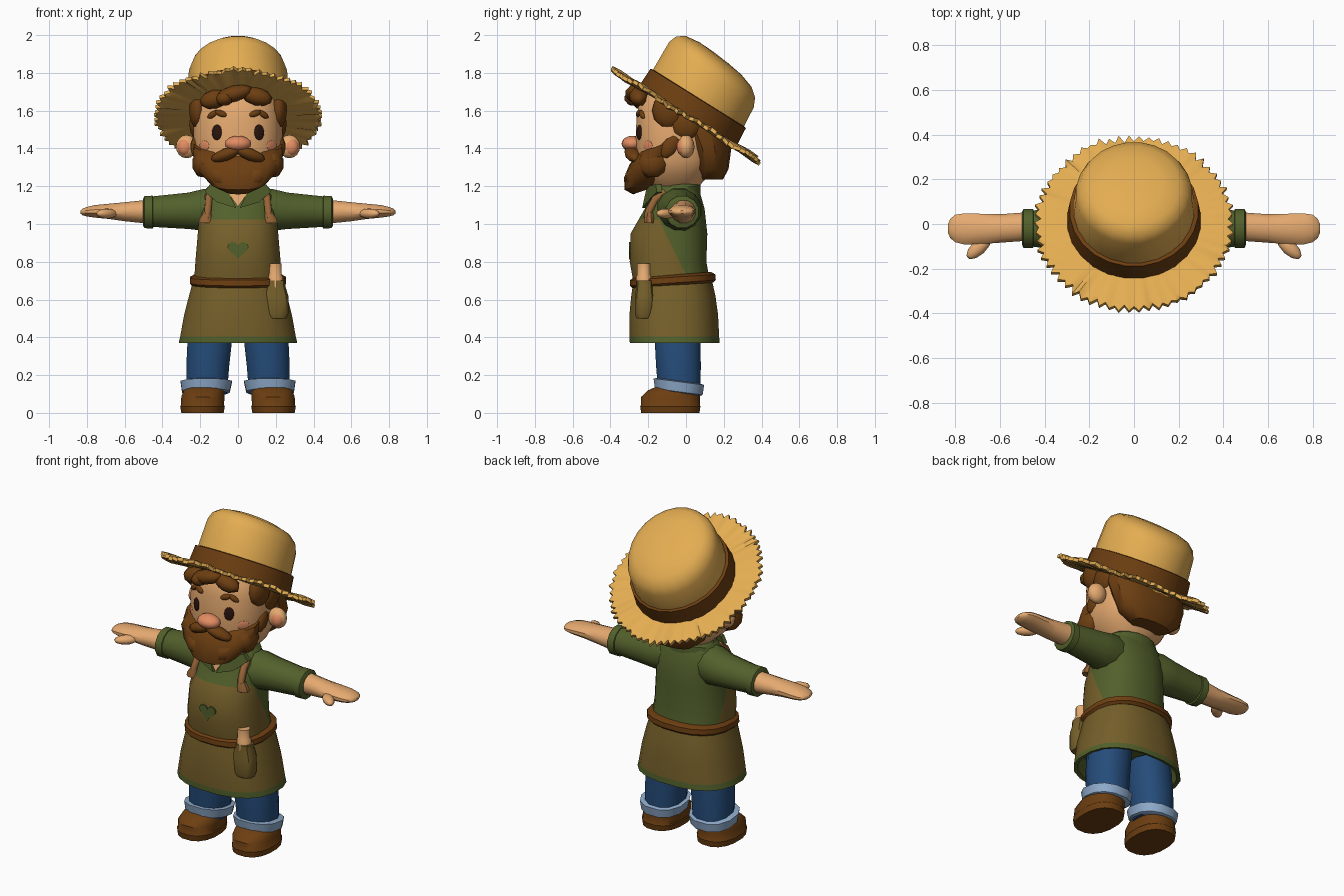
import bpy, bmesh, math, random
from mathutils import Vector, Euler

random.seed(4)


def material(name, r, g, b):
    m = bpy.data.materials.new(name)
    lin = [(c / 255 / 12.92 if c < 11 else ((c / 255 + 0.055) / 1.055) ** 2.4) for c in (r, g, b)]
    m.diffuse_color = (*lin, 1)
    return m


STRAW = material("straw", 228, 173, 82)
BROWN = material("dark_brown", 108, 62, 17)
SKIN = material("skin", 230, 170, 112)
PINK = material("rosy_skin", 226, 140, 98)
GREEN = material("shirt_green", 82, 96, 43)
OLIVE = material("apron_olive", 117, 95, 42)
JEANS = material("denim_blue", 37, 76, 122)
PALE = material("pale_denim", 142, 170, 202)
DARK = material("eye_dark", 42, 20, 14)
TAN = material("leather_tan", 150, 100, 55)


def finish(name, bm, *mats):
    bmesh.ops.recalc_face_normals(bm, faces=bm.faces)
    me = bpy.data.meshes.new(name)
    bm.to_mesh(me)
    bm.free()
    ob = bpy.data.objects.new(name, me)
    for m in mats:
        me.materials.append(m)
    bpy.context.collection.objects.link(ob)
    return ob


def bridge(rings):
    """Surface through closed rings of points, capped at both ends."""
    bm = bmesh.new()
    vs = [[bm.verts.new(p) for p in r] for r in rings]
    n = len(vs[0])
    for a, b in zip(vs, vs[1:]):
        for i in range(n):
            j = (i + 1) % n
            bm.faces.new((a[i], a[j], b[j], b[i]))
    bm.faces.new(vs[0])
    bm.faces.new(vs[-1])
    return bm


def rings_of(rows, n=16, p=2.0, shear=0.0, pivot=0.0, axis='z', side=1):
    """Rows are (height, centre a, centre b, radius a, radius b) along an axis."""
    out = []
    for t, ca, cb, ra, rb in rows:
        ring = []
        for i in range(n):
            w = math.tau * (i + 0.5) / n
            c, s = math.cos(w), math.sin(w)
            a = ca + ra * math.copysign(abs(c) ** (2 / p), c)
            b = cb + rb * math.copysign(abs(s) ** (2 / p), s)
            ring.append((a * side, b, t + shear * (b - pivot)) if axis == 'z' else (t * side, a, b))
        out.append(ring)
    return out


def loft(name, rows, mat, **kw):
    return finish(name, bridge(rings_of(rows, **kw)), mat)


def blob(name, loc, size, mat, rot=(0, 0, 0), seg=14):
    bm = bmesh.new()
    bmesh.ops.create_uvsphere(bm, u_segments=seg, v_segments=seg // 2 + 1, radius=1)
    ob = finish(name, bm, mat)
    ob.location, ob.scale, ob.rotation_euler = loc, size, rot
    return ob


def plate(name, pts, mat, depth=0.025):
    front = [Vector(p) for p in pts]
    return finish(name, bridge([front, [p + Vector((0, depth, 0)) for p in front]]), mat)


# shirt body with the apron bib cut out on its front
bm = bridge(rings_of([(0.69, 0, -0.075, 0.235, 0.205), (0.80, 0, -0.095, 0.228, 0.205),
                      (0.95, 0, -0.09, 0.215, 0.205), (1.08, 0, -0.06, 0.207, 0.16),
                      (1.15, 0, -0.055, 0.195, 0.135), (1.20, 0, -0.045, 0.15, 0.105)], n=20, p=2.4))
side_cut = (Vector((0, -0.01, 0.75)), Vector((0, 0.33, 0.16)).normalized())
for co, no in (side_cut, (Vector((0, 0, 1.025)), Vector((0, 0, 1)))):
    bmesh.ops.bisect_plane(bm, geom=bm.verts[:] + bm.edges[:] + bm.faces[:], plane_co=co, plane_no=no)
for f in bm.faces:
    c = f.calc_center_median()
    f.material_index = int(c.z < 1.025 and (c - side_cut[0]).dot(side_cut[1]) < 0)
finish("shirt_and_bib", bm, GREEN, OLIVE)

# apron skirt, hollow underneath with a green hem
bm = bridge(rings_of([(0.47, 0, -0.06, 0.27, 0.20), (0.375, 0, -0.06, 0.295, 0.22),
                      (0.37, 0, -0.06, 0.317, 0.24), (0.405, 0, -0.062, 0.309, 0.24),
                      (0.52, 0, -0.065, 0.288, 0.237), (0.62, 0, -0.067, 0.262, 0.225),
                      (0.70, 0, -0.07, 0.24, 0.21)], n=20, p=2.4))
for f in bm.faces:
    f.material_index = int(all(v.co.z < 0.48 for v in f.verts))
finish("apron_skirt", bm, OLIVE, GREEN)
loft("belt", [(0.675, 0, -0.07, 0.245, 0.215), (0.688, 0, -0.07, 0.258, 0.23),
              (0.718, 0, -0.07, 0.256, 0.228), (0.732, 0, -0.07, 0.23, 0.205)],
     BROWN, n=20, p=2.4, shear=0.067, pivot=-0.07)

# heart patch
heart = []
for i in range(20):
    w = math.tau * i / 20
    heart.append((0.0035 * 16 * math.sin(w) ** 3, -0.302,
                  0.867 + 0.0032 * (13 * math.cos(w) - 5 * math.cos(2 * w) - 2 * math.cos(3 * w) - math.cos(4 * w))))
plate("heart_patch", heart, GREEN, 0.009)

# pocket with a rolled tool in it
loft("pocket", [(0.50, 0.20, -0.222, 0.058, 0.042), (0.525, 0.20, -0.222, 0.068, 0.05),
                (0.62, 0.20, -0.22, 0.068, 0.05), (0.67, 0.20, -0.22, 0.052, 0.044),
                (0.70, 0.20, -0.22, 0.05, 0.044)], OLIVE, n=12, p=3)
loft("pocket_roll", [(0.66, 0.197, -0.222, 0.043, 0.042), (0.72, 0.197, -0.222, 0.043, 0.042),
                     (0.73, 0.195, -0.222, 0.038, 0.037), (0.79, 0.195, -0.222, 0.038, 0.037)], SKIN, n=10)

# neck, open collar
loft("neck", [(1.12, 0, -0.07, 0.09, 0.09), (1.25, 0, -0.07, 0.09, 0.09)], SKIN, n=12)
loft("collar_back", [(1.13, 0, -0.045, 0.185, 0.125), (1.185, 0, -0.045, 0.17, 0.125),
                     (1.22, 0, -0.05, 0.125, 0.105)], GREEN, shear=0.16, pivot=-0.05)
plate("chest_opening", [(0, -0.225, 1.09), (0.075, -0.20, 1.20), (-0.075, -0.20, 1.20)], SKIN)

for s, tag in ((-1, "right"), (1, "left")):
    def m(*pts):
        return [(x * s, y, z) for x, y, z in pts]
    plate("collar_wing_" + tag, m((0.01, -0.232, 1.085), (0.065, -0.207, 1.20), (0.15, -0.16, 1.21),
                                  (0.175, -0.155, 1.17), (0.11, -0.207, 1.115)), GREEN, 0.03)
    # apron strap and its flared knot
    cu = bpy.data.curves.new("strap_" + tag, 'CURVE')
    cu.dimensions, cu.bevel_depth, cu.bevel_resolution, cu.use_fill_caps = '3D', 0.021, 1, True
    path = m((0.165, -0.205, 1.03), (0.16, -0.195, 1.07), (0.155, -0.163, 1.13), (0.15, -0.11, 1.17))
    sp = cu.splines.new('POLY')
    sp.points.add(len(path) - 1)
    for pt, co in zip(sp.points, path):
        pt.co = (*co, 1)
    cu.materials.append(TAN)
    bpy.context.collection.objects.link(bpy.data.objects.new("strap_" + tag, cu))
    loft("strap_knot_" + tag, [(1.005, 0.17, -0.195, 0.042, 0.03), (1.025, 0.17, -0.195, 0.038, 0.03),
                               (1.06, 0.163, -0.195, 0.022, 0.022)], TAN, n=8, side=s)
    # sleeve, rolled cuff, arm and thumb
    loft("sleeve_" + tag, [(0.08, -0.05, 1.08, 0.11, 0.115), (0.18, -0.035, 1.075, 0.12, 0.115),
                           (0.26, -0.025, 1.07, 0.105, 0.10), (0.47, -0.02, 1.065, 0.082, 0.082)],
         GREEN, n=12, axis='x', side=s)
    loft("sleeve_cuff_" + tag, [(0.447, -0.02, 1.063, 0.08, 0.08), (0.452, -0.02, 1.063, 0.09, 0.09),
                                (0.495, -0.02, 1.063, 0.09, 0.088), (0.502, -0.02, 1.063, 0.075, 0.075)],
         GREEN, n=12, axis='x', side=s)
    loft("arm_" + tag, [(0.49, -0.012, 1.065, 0.066, 0.064), (0.60, -0.02, 1.065, 0.066, 0.052),
                        (0.68, -0.022, 1.067, 0.07, 0.042), (0.76, -0.022, 1.067, 0.072, 0.034),
                        (0.80, -0.02, 1.065, 0.064, 0.026), (0.823, -0.02, 1.064, 0.045, 0.018),
                        (0.834, -0.02, 1.063, 0.018, 0.008)], SKIN, n=12, axis='x', side=s)
    blob("thumb_" + tag, (0.695 * s, -0.105, 1.055), (0.07, 0.033, 0.027), SKIN, (0, 0, -0.75 * s), 10)
    # leg, turned-up hem, boot
    loft("trouser_leg_" + tag, [(0.10, 0.165, -0.035, 0.11, 0.115), (0.25, 0.16, -0.04, 0.117, 0.122),
                                (0.40, 0.148, -0.045, 0.122, 0.125), (0.46, 0.14, -0.045, 0.12, 0.125)],
         JEANS, n=12, p=2.3, side=s)
    loft("trouser_cuff_" + tag, [(0.105, 0.17, -0.038, 0.115, 0.118), (0.112, 0.17, -0.038, 0.13, 0.13),
                                 (0.165, 0.168, -0.038, 0.14, 0.138), (0.17, 0.168, -0.038, 0.112, 0.115)],
         PALE, n=12, p=2.3, shear=-0.13, pivot=-0.038, side=s)
    loft("boot_" + tag, [(0, 0.188, -0.083, 0.114, 0.157), (0.035, 0.188, -0.083, 0.12, 0.162),
                         (0.04, 0.188, -0.083, 0.116, 0.159), (0.085, 0.186, -0.082, 0.116, 0.158),
                         (0.12, 0.18, -0.065, 0.108, 0.137), (0.145, 0.175, -0.04, 0.095, 0.105)],
         BROWN, n=16, p=2.4, side=s)

# head
head = loft("head", [(1.20, 0, -0.06, 0.13, 0.13), (1.26, 0, -0.06, 0.195, 0.185), (1.34, 0, -0.05, 0.23, 0.215),
                     (1.46, 0, -0.045, 0.237, 0.223), (1.57, 0, -0.045, 0.235, 0.218),
                     (1.67, 0, -0.05, 0.21, 0.195), (1.74, 0, -0.05, 0.15, 0.14)], SKIN, n=24, p=2.3)
bpy.context.view_layer.update()


def on_face(name, x, z, rx, rz, mat, roll=0.0, depth=0.009):
    """Flat oval laid on the front of the head."""
    hit, loc, nor, _ = head.ray_cast(Vector((x, -1, z)), Vector((0, 1, 0)))
    rot = (-nor).to_track_quat('Y', 'Z') @ Euler((0, roll, 0)).to_quaternion()
    return blob(name, loc, (rx, depth, rz), mat, rot.to_euler())


for s, tag in ((-1, "right"), (1, "left")):
    on_face("eye_" + tag, 0.112 * s, 1.485, 0.029, 0.041, DARK)
    on_face("cheek_" + tag, 0.178 * s, 1.415, 0.035, 0.026, PINK, depth=0.006)
    on_face("brow_inner_" + tag, 0.09 * s, 1.585, 0.034, 0.017, BROWN, -0.35 * s, 0.016)
    on_face("brow_outer_" + tag, 0.133 * s, 1.58, 0.034, 0.016, BROWN, 0.6 * s, 0.016)
    blob("ear_" + tag, (0.272 * s, 0.0, 1.41), (0.058, 0.045, 0.062), SKIN)
    blob("inner_ear_" + tag, (0.282 * s, -0.018, 1.408), (0.04, 0.032, 0.045), PINK)
    blob("moustache_" + tag, (0.065 * s, -0.282, 1.368), (0.085, 0.042, 0.033), BROWN, (0, 0.35 * s, 0.25 * s), 10)
    blob("side_hair_" + tag, (0.212 * s, -0.09, 1.60), (0.05, 0.09, 0.095), BROWN, seg=10)
    blob("temple_hair_" + tag, (0.215 * s, 0.0, 1.53), (0.045, 0.085, 0.085), BROWN, seg=10)
    # beard lobes and sideburn
    blob("chin_lobe_" + tag, (0.09 * s, -0.255, 1.25), (0.09, 0.07, 0.06), BROWN, (0, -0.5 * s, 0.3 * s), 8)
    blob("jaw_lobe_" + tag, (0.185 * s, -0.175, 1.32), (0.06, 0.085, 0.075), BROWN, (0.3, 0, 0), 8)
    blob("sideburn_" + tag, (0.222 * s, -0.085, 1.41), (0.03, 0.045, 0.07), BROWN, (-0.6, 0, 0), 8)
blob("nose", (0, -0.285, 1.425), (0.072, 0.056, 0.042), PINK)

# beard, back hair, fringe
loft("beard", [(1.185, 0, -0.225, 0.07, 0.055), (1.225, 0, -0.21, 0.15, 0.115), (1.29, 0, -0.19, 0.215, 0.138),
               (1.35, 0, -0.165, 0.24, 0.134), (1.395, 0, -0.145, 0.236, 0.105)],
     BROWN, n=18, p=2.3, shear=0.35, pivot=-0.2)
loft("back_hair", [(1.235, 0, 0.135, 0.13, 0.06), (1.29, 0, 0.13, 0.205, 0.095), (1.40, 0, 0.12, 0.242, 0.12),
                   (1.50, 0, 0.085, 0.243, 0.135), (1.64, 0, 0.05, 0.215, 0.12)], BROWN, n=14, p=2.3)
for i, (x, y, z, w, h) in enumerate([(-0.125, -0.24, 1.66, 0.08, 0.05), (-0.02, -0.272, 1.69, 0.10, 0.043),
                                     (0.10, -0.25, 1.675, 0.085, 0.048), (-0.07, -0.275, 1.665, 0.05, 0.04)]):
    blob("fringe_lock_%d" % (i + 1), (x, y, z), (w, 0.052, h), BROWN, (0, -0.25 if x < 0 else 0.25, 0), 8)

# straw hat: tilted crown, band and frayed brim
crown = loft("hat_crown", [(0.0, 0, 0.01, 0.27, 0.285), (0.12, 0, 0.008, 0.272, 0.288), (0.255, 0, 0.0, 0.262, 0.284),
                           (0.30, 0, -0.003, 0.245, 0.265), (0.333, 0, -0.005, 0.205, 0.222),
                           (0.352, 0, -0.005, 0.13, 0.14), (0.357, 0, -0.005, 0.05, 0.05)],
             STRAW, n=24, shear=-0.1)
band = loft("hat_band", [(0.0, 0, 0.01, 0.302, 0.306), (0.11, 0, 0.007, 0.29, 0.30),
                         (0.115, 0, 0.007, 0.262, 0.28)], BROWN, n=24)
jitter = [(random.uniform(-0.008, 0.006), random.uniform(-0.007, 0.007)) for _ in range(124)]


def brim_ring(r, z, fray):
    out = []
    for i, (dr, dz) in enumerate(jitter):
        w = math.tau * i / 124
        k = r - fray * (i % 2) + (dr if fray > 0.01 else 0)
        ripple = 0.006 * math.sin(7 * w) + dz if fray > 0 else 0
        out.append((k * 0.968 * math.cos(w), k * math.sin(w), z + ripple))
    return out


brim = finish("hat_brim", bridge([brim_ring(0.27, 0.012, 0), brim_ring(0.425, 0.012, 0.006), brim_ring(0.464, 0.009, 0.026),
                                  brim_ring(0.464, -0.010, 0.026), brim_ring(0.425, -0.012, 0.006),
                                  brim_ring(0.27, -0.012, 0)]), STRAW)
for ob in (crown, band, brim):
    ob.location, ob.rotation_euler = (0, 0, 1.575), (math.radians(-32), 0, 0)

# smooth shading with kept creases
bpy.ops.object.select_all(action='DESELECT')
for ob in bpy.context.scene.objects:
    if ob.type == 'MESH':
        ob.select_set(True)
        bpy.context.view_layer.objects.active = ob
bpy.ops.object.shade_smooth_by_angle(angle=math.radians(38))
